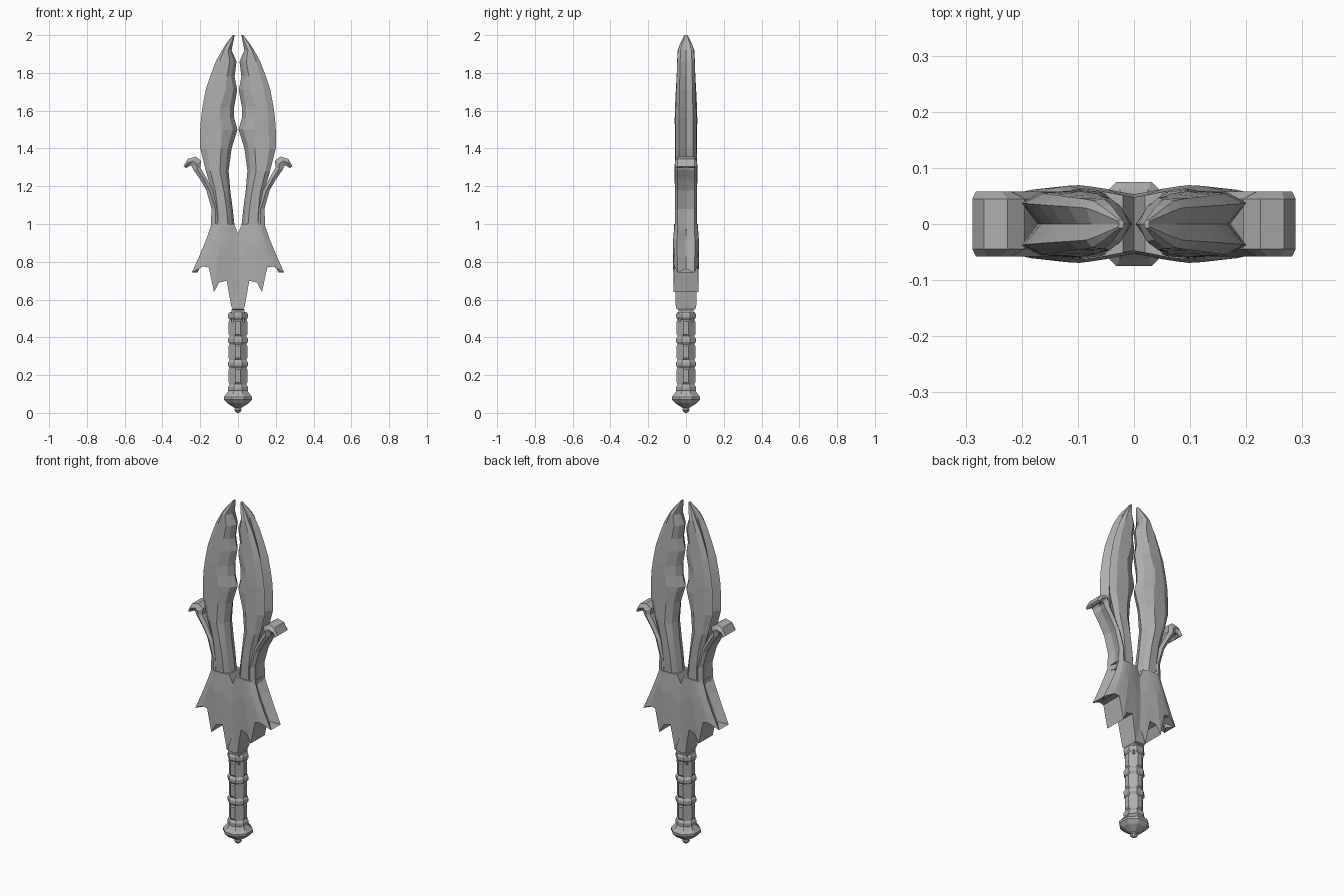
import bpy, bmesh, math, random

random.seed(4)
if "Cube" in bpy.data.objects:
    bpy.data.objects.remove(bpy.data.objects["Cube"], do_unlink=True)

GREY = (0.42, 0.42, 0.42, 1)
steel = bpy.data.materials.new("plain grey")
steel.use_nodes = True
steel.diffuse_color = GREY
steel.node_tree.nodes["Principled BSDF"].inputs["Base Color"].default_value = GREY


def loft(name, rings, mirror=False, caps=(True, True)):
    """Skin a list of closed rings; optionally mirror across x."""
    bm = bmesh.new()
    loops = [[bm.verts.new(p) for p in ring] for ring in rings]
    n = len(rings[0])
    for a, b in zip(loops, loops[1:]):
        for i in range(n):
            j = (i + 1) % n
            bm.faces.new((a[i], a[j], b[j], b[i]))
    for use, ring in zip(caps, (loops[0], loops[-1])):
        if use:
            bm.faces.new(ring)
    bmesh.ops.remove_doubles(bm, verts=bm.verts, dist=0.0005)
    bmesh.ops.recalc_face_normals(bm, faces=bm.faces)
    mesh = bpy.data.meshes.new(name)
    bm.to_mesh(mesh)
    bm.free()
    mesh.materials.append(steel)
    ob = bpy.data.objects.new(name, mesh)
    bpy.context.collection.objects.link(ob)
    if mirror:
        ob.modifiers.new("Mirror", "MIRROR").use_axis[0] = True
    return ob


def octagon(r, z):
    """Eight-sided ring with flats facing front and sides."""
    k = r / math.cos(math.pi / 8)
    return [(k * math.cos(a), k * math.sin(a), z)
            for a in (math.pi / 8 + i * math.pi / 4 for i in range(8))]


# Twin blades: pointed inner edge, faceted faces, grooved outer edge
def blade_ring(z, xi, xo, t):
    w = xo - xi
    j = random.uniform(-0.08, 0.08)
    front = [(xi + 0.13 * w, 0.6 * t), (xi + (0.38 + j) * w, t * (0.97 + j / 2)),
             (xo - 0.2 * w, 0.92 * t), (xo, 0.62 * t)]
    return ([(xi, 0, z)] + [(x, -y, z) for x, y in front]
            + [(xo - 0.17 * w, 0, z)] + [(x, y, z) for x, y in reversed(front)])


blade = [(2.0, .018, .028, .008), (1.95, .028, .066, .035), (1.92, .034, .085, .046),
         (1.86, .008, .118, .05), (1.78, .018, .148, .053), (1.71, .004, .171, .056),
         (1.62, .02, .188, .058), (1.56, .02, .196, .06), (1.5, .003, .2, .06),
         (1.4, .034, .2, .061), (1.28, .05, .17, .062), (1.17, .04, .138, .062),
         (1.08, .028, .128, .061), (.96, .015, .125, .058)]
loft("blade_half", [blade_ring(*s) for s in blade], mirror=True)


# Side horns: curled ribbons with a groove along the outer side
def horn_ring(a, b):
    def at(f, y):
        return (a[0] + f * (b[0] - a[0]), y, a[1] + f * (b[1] - a[1]))
    half = [(0, .045), (.5, .058), (1, .045)]
    return ([at(f, -y) for f, y in half] + [at(.72, 0)]
            + [at(f, y) for f, y in reversed(half)])


horn = [((.09, .97), (.145, .97)), ((.1, 1.08), (.14, 1.08)), ((.13, 1.17), (.168, 1.18)),
        ((.165, 1.24), (.2, 1.235)), ((.2, 1.3), (.235, 1.285)),
        ((.195, 1.335), (.243, 1.302)), ((.225, 1.357), (.25, 1.31)),
        ((.267, 1.345), (.262, 1.305)), ((.288, 1.305), (.275, 1.296))]
loft("side_horn", [horn_ring(*s) for s in horn], mirror=True)

# Flared guard: columns run from the collar down to a jagged hem
hem = [(.245, .742), (.185, .775), (.155, .77), (.127, .64), (.1, .69),
       (.06, .7), (.034, .555), (0, .65)]
collar = [.14, .12, .105, .085, .065, .045, .02, 0]
depth = [.7, .95, 1, 1.02, .98, .92, .84, .78]


def guard_column(top, low, d, inset=0):
    front = []
    for s, y in ((0, .061), (.35, .068), (.7, .066), (1, .064)):
        x = top[0] + (low[0] - top[0]) * s ** 1.15
        front.append((x - inset, -y * d, top[1] + (low[1] - top[1]) * s))
    return front + [(x, -y, z) for x, y, z in reversed(front)]


columns = [((x, .95 if x == 0 else 1.0), low, d) for x, low, d in zip(collar, hem, depth)]
rings = [guard_column(columns[0][0], hem[0], .02, inset=.03)]
rings += [guard_column(*c) for c in columns]
loft("guard", rings, mirror=True, caps=(True, False))

# Neck between guard and grip
neck = [(.48, .034, .038), (.545, .034, .04), (.55, .03, .05), (.68, .04, .05)]
loft("neck", [[(x, -y, z), (x, y, z), (-x, y, z), (-x, -y, z)] for z, x, y in neck])

# Grip: three eight-sided panels between raised rings
ring_heights = (.13, .26, .385, .515)
profile = []
for z in ring_heights:
    profile += [(.044, z - .022), (.052, z - .01), (.052, z + .008), (.044, z + .02)]
loft("grip", [octagon(r, z) for r, z in profile])

# Grip plates on the four main sides of each panel
for i, (z0, z1) in enumerate(zip(ring_heights, ring_heights[1:])):
    for sx, sy in ((1, 0), (-1, 0), (0, 1), (0, -1)):
        def plate(out, half, lo, hi):
            return [(sx * out - sy * u, sy * out + sx * u, z)
                    for u, z in ((-half, lo), (half, lo), (half, hi), (-half, hi))]
        loft("grip_plate", [plate(.042, .02, z0 + .02, z1 - .02),
                            plate(.049, .014, z0 + .03, z1 - .03)])

# Pommel: flared disc ending in a small knob
pommel = [(.046, .14), (.05, .118), (.062, .1), (.075, .085), (.075, .072), (.058, .052),
          (.03, .034), (.016, .026), (.02, .016), (.012, .004), (.004, 0)]
loft("pommel", [octagon(r, z) for r, z in pommel])
